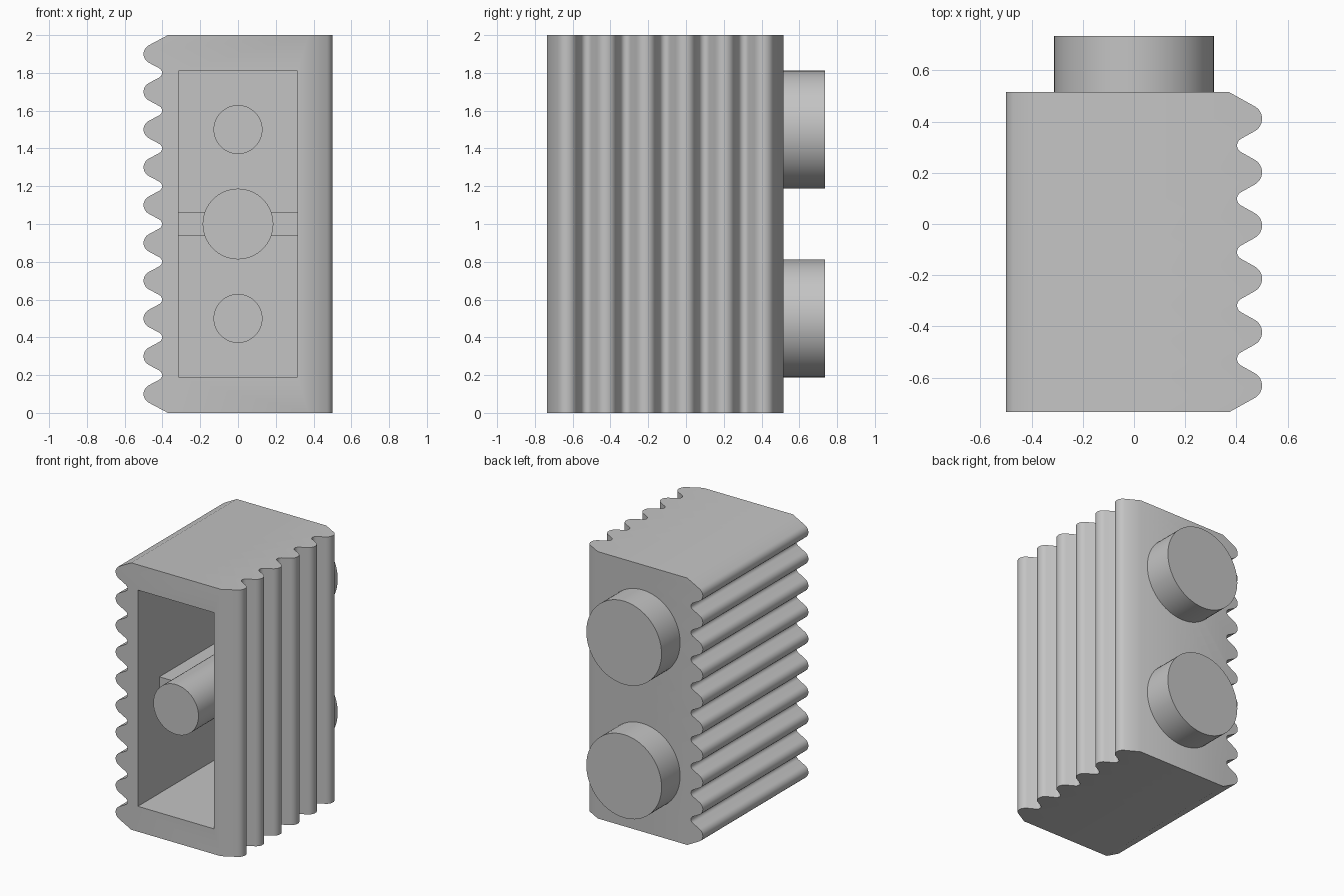
import bpy, bmesh, math
from mathutils import Matrix

cube = bpy.data.objects.get("Cube")
if cube:
    bpy.data.objects.remove(cube, do_unlink=True)

FRONT, BACK, STUD_TOP = -0.735, 0.515, 0.735
HEIGHT = 2.0
CAVITY_BACK = 0.36

grey = bpy.data.materials.new("light grey plastic")
grey.use_nodes = True
colour = (0.55, 0.55, 0.55, 1)
grey.diffuse_color = colour
grey.node_tree.nodes["Principled BSDF"].inputs["Base Color"].default_value = colour


def finish(bm, name):
    bmesh.ops.recalc_face_normals(bm, faces=bm.faces)
    mesh = bpy.data.meshes.new(name)
    bm.to_mesh(mesh)
    bm.free()
    mesh.materials.append(grey)
    obj = bpy.data.objects.new(name, mesh)
    bpy.context.collection.objects.link(obj)
    return obj


def smooth(obj):
    bpy.ops.object.select_all(action='DESELECT')
    obj.select_set(True)
    bpy.context.view_layer.objects.active = obj
    bpy.ops.object.shade_smooth_by_angle(angle=math.radians(32))


def box(name, x, y0, y1, z0, z1):
    bm = bmesh.new()
    bmesh.ops.create_cube(bm, size=1)
    bmesh.ops.scale(bm, vec=(2 * x, y1 - y0, z1 - z0), verts=bm.verts)
    bmesh.ops.translate(bm, vec=(0, (y0 + y1) / 2, (z0 + z1) / 2), verts=bm.verts)
    return finish(bm, name)


def rod(name, radius, y0, y1, z):
    """Cylinder lying along y."""
    bm = bmesh.new()
    place = Matrix.Translation((0, (y0 + y1) / 2, z)) @ Matrix.Rotation(math.pi / 2, 4, 'X')
    bmesh.ops.create_cone(bm, cap_ends=True, segments=64, radius1=radius,
                          radius2=radius, depth=y1 - y0, matrix=place)
    return finish(bm, name)


def ridge_profile(count, low, high):
    """Half outline (depth, along): rounded ridges with filleted valleys."""
    pitch = (high - low) / count
    stretch = pitch / 0.208
    arc = math.radians(61)
    pts = [(0, low), (0.371, low)]
    for i in range(count):
        middle = low + (i + 0.5) * pitch
        for k in range(-6, 7):
            a = arc * k / 6
            pts.append((0.445 + 0.055 * math.cos(a), middle + 0.055 * math.sin(a) * stretch))
        if i < count - 1:
            for k in range(-3, 4):
                a = arc * k / 3
                pts.append((0.431 - 0.029 * math.cos(a),
                            middle + pitch / 2 + 0.029 * math.sin(a) * stretch))
    return pts + [(0.371, high), (0, high)]


def add_half(bm, pts, ends, place):
    """Extrude an outline between two ends, left open on the middle plane."""
    a, b = [[bm.verts.new(place(d, s, e)) for d, s in pts] for e in ends]
    bm.faces.new(a)
    bm.faces.new(b)
    for i in range(len(pts) - 1):
        bm.faces.new((a[i], a[i + 1], b[i + 1], b[i]))


# Body: upright ridges on one side, level ridges on the other
bm = bmesh.new()
add_half(bm, ridge_profile(6, FRONT, BACK), (0, HEIGHT), lambda d, s, e: (d, s, e))
add_half(bm, ridge_profile(10, 0, HEIGHT), (FRONT, BACK), lambda d, s, e: (-d, e, s))
bmesh.ops.remove_doubles(bm, verts=bm.verts, dist=0.0001)
bmesh.ops.recalc_face_normals(bm, faces=bm.faces)
bmesh.ops.dissolve_limit(bm, angle_limit=0.01, verts=bm.verts, edges=bm.edges)
body = finish(bm, "ridged_body")

# Hollow front and the two small round recesses behind the studs
cutters = [box("cavity_cutter", 0.315, FRONT - 0.1, CAVITY_BACK, 0.19, 1.81)]
for z in (0.5, 1.5):
    cutters.append(rod("recess_cutter", 0.127, CAVITY_BACK - 0.1, BACK - 0.02, z))
bpy.context.view_layer.objects.active = body
for cutter in cutters:
    mod = body.modifiers.new("cut", 'BOOLEAN')
    mod.operation = 'DIFFERENCE'
    mod.solver = 'EXACT'
    mod.object = cutter
    bpy.ops.object.modifier_apply(modifier=mod.name)
    bpy.data.objects.remove(cutter, do_unlink=True)
smooth(body)

# Studs on the back
for name, z in (("lower_stud", 0.5), ("upper_stud", 1.5)):
    smooth(rod(name, 0.312, BACK - 0.005, STUD_TOP, z))

# Centre pin and the cross rib that braces it
smooth(rod("centre_pin", 0.187, FRONT, CAVITY_BACK + 0.01, 1.0))
box("cross_rib", 0.32, -0.48, CAVITY_BACK + 0.01, 0.94, 1.063)
